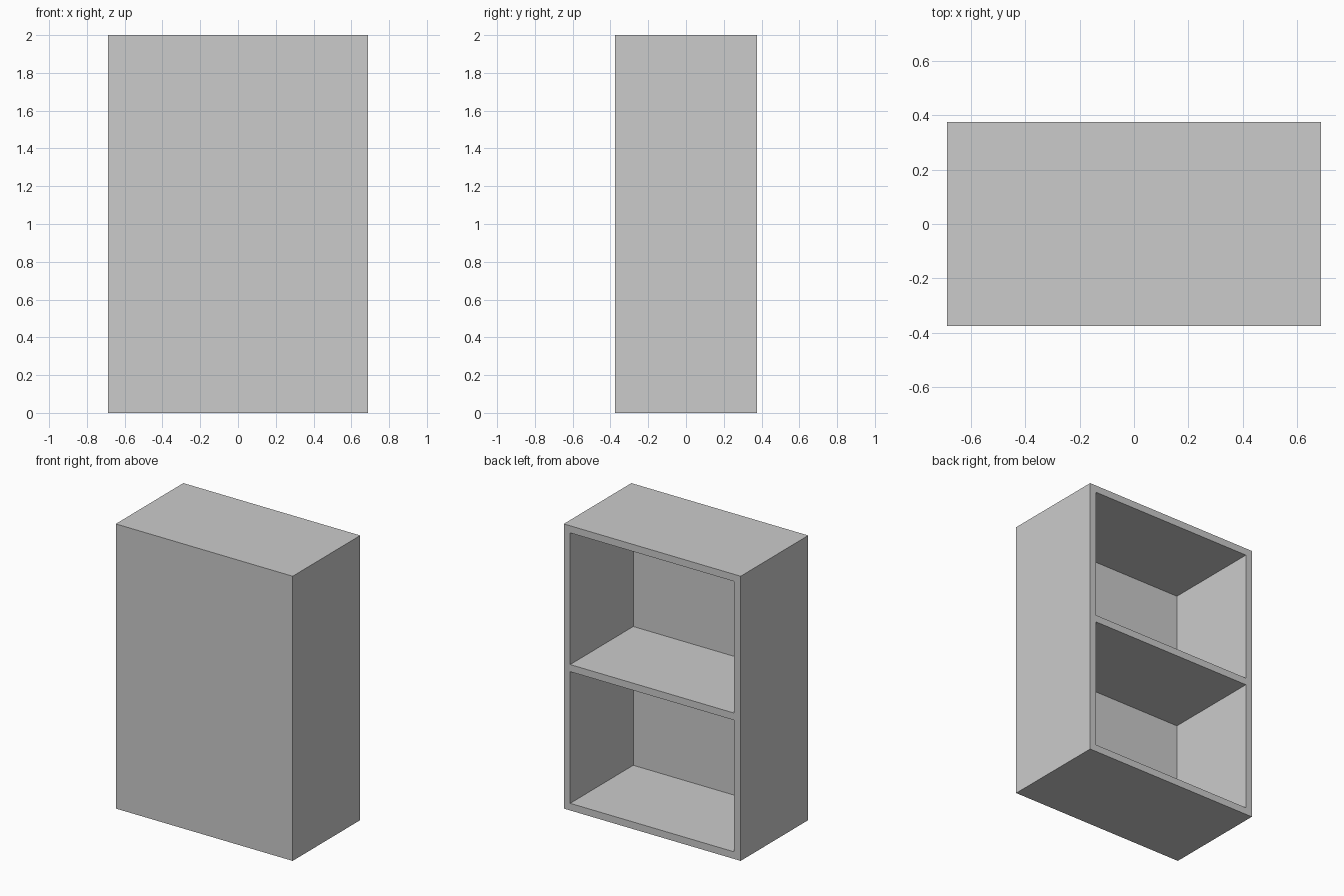
import bpy

if "Cube" in bpy.data.objects:
    bpy.data.objects.remove(bpy.data.objects["Cube"])

W, D, H, T = 1.375, 0.75, 2.0, 0.05   # outer size and board thickness


def box(name, lo, hi):
    """Axis-aligned box between two corners."""
    bpy.ops.mesh.primitive_cube_add(size=1, location=[(a + b) / 2 for a, b in zip(lo, hi)])
    ob = bpy.context.object
    ob.name = ob.data.name = name
    ob.scale = [b - a for a, b in zip(lo, hi)]
    bpy.ops.object.transform_apply(location=False, rotation=False, scale=True)
    return ob


# Outer case, closed at the front
case = box("bookcase", (-W / 2, -D / 2, 0), (W / 2, D / 2, H))

# Two equal compartments opened from the back (+y), leaving a flush middle shelf
bay = (H - 3 * T) / 2
for i in range(2):
    z = T + i * (bay + T)
    cutter = box("compartment_cutter", (-W / 2 + T, -D / 2 + T, z),
                 (W / 2 - T, D / 2 + 0.1, z + bay))
    cutter.hide_render = True
    mod = case.modifiers.new("compartment", 'BOOLEAN')
    mod.operation = 'DIFFERENCE'
    mod.solver = 'EXACT'
    mod.object = cutter
    bpy.context.view_layer.objects.active = case
    bpy.ops.object.modifier_apply(modifier=mod.name)
    bpy.data.objects.remove(cutter, do_unlink=True)
